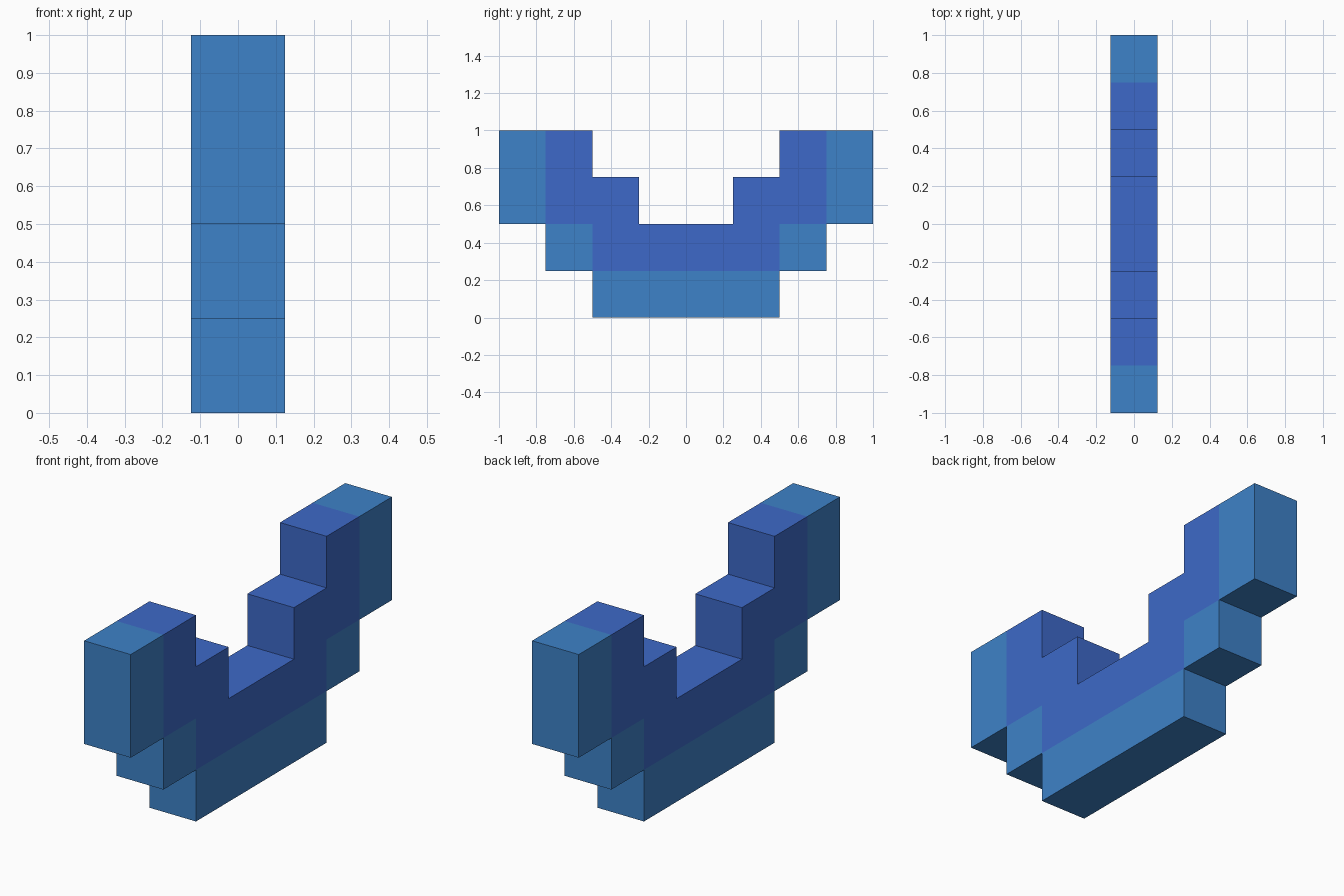
import bpy, bmesh
from mathutils import Vector

if "Cube" in bpy.data.objects:
    bpy.data.objects.remove(bpy.data.objects["Cube"])

C = 0.25  # block size
# Rows (z index) filled in each column outward from the centre
OUTER = {0: [0], 1: [0], 2: [1], 3: [2, 3]}
INNER = {0: [1], 1: [1, 2], 2: [2, 3]}


def material(name, rgb):
    m = bpy.data.materials.new(name)
    m.diffuse_color = (*rgb, 1)
    m.use_nodes = True
    m.node_tree.nodes["Principled BSDF"].inputs["Base Color"].default_value = m.diffuse_color
    return m


# Map each block to its colour, mirrored across y = 0
cells = {}
for index, layout in enumerate((OUTER, INNER)):
    for col, rows in layout.items():
        for row in rows:
            cells[(col, row)] = index
            cells[(-col - 1, row)] = index

# Stepped side profile made of square blocks
bm = bmesh.new()
for j, k in cells:
    corners = [(j, k), (j + 1, k), (j + 1, k + 1), (j, k + 1)]
    bm.faces.new([bm.verts.new((-C / 2, y * C, z * C)) for y, z in corners])
bmesh.ops.remove_doubles(bm, verts=bm.verts[:], dist=1e-4)

# Extrude the profile to its thickness
ext = bmesh.ops.extrude_face_region(bm, geom=bm.faces[:], use_keep_orig=True)
moved = [g for g in ext["geom"] if isinstance(g, bmesh.types.BMVert)]
bmesh.ops.translate(bm, verts=moved, vec=Vector((C, 0, 0)))
bmesh.ops.recalc_face_normals(bm, faces=bm.faces[:])

# Colour every face after the block just behind it
for f in bm.faces:
    p = (f.calc_center_median() - f.normal * 0.05) / C
    f.material_index = cells[(int(p.y // 1), int(p.z // 1))]

mesh = bpy.data.meshes.new("stepped_arc")
bm.to_mesh(mesh)
bm.free()
mesh.materials.append(material("outer_blue", (0.048, 0.223, 0.578)))
mesh.materials.append(material("inner_blue", (0.047, 0.141, 0.578)))
bpy.context.collection.objects.link(bpy.data.objects.new("stepped_arc", mesh))
